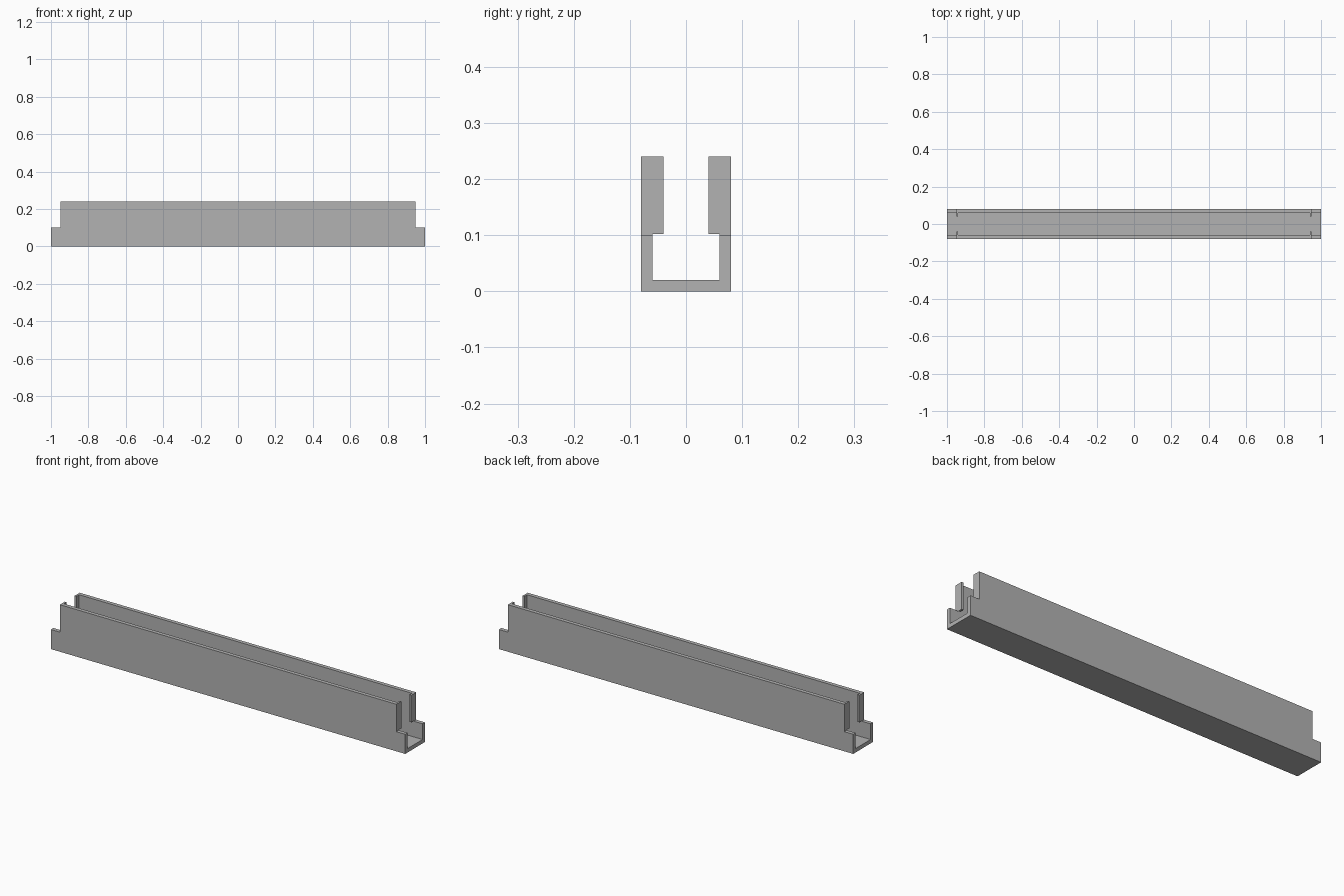
import bpy
import bmesh
from mathutils import Vector

old = bpy.data.objects.get("Cube")
if old:
    bpy.data.objects.remove(old, do_unlink=True)

HALF_LEN, HALF_W, HEIGHT, WALL = 1.0, 0.08, 0.24, 0.02
STEP_X, STEP_Z = 0.95, 0.10
LIP_DEPTH, LIP_THICK = 0.02, 0.01

grey = bpy.data.materials.new("plain grey")
grey.use_nodes = True
COLOUR = (0.45, 0.45, 0.45, 1)
grey.diffuse_color = COLOUR
grey.node_tree.nodes["Principled BSDF"].inputs["Base Color"].default_value = COLOUR


def finish(name, bm):
    bmesh.ops.recalc_face_normals(bm, faces=bm.faces)
    mesh = bpy.data.meshes.new(name)
    bm.to_mesh(mesh)
    bm.free()
    mesh.materials.append(grey)
    obj = bpy.data.objects.new(name, mesh)
    bpy.context.collection.objects.link(obj)
    return obj


def box(name, low, high):
    bm = bmesh.new()
    bmesh.ops.create_cube(bm, size=1)
    low, high = Vector(low), Vector(high)
    for v in bm.verts:
        v.co = (low + high) / 2 + v.co * (high - low)
    return finish(name, bm)


# U-shaped channel, extruded along its length
inner = HALF_W - WALL
right_half = [(HALF_W, 0), (HALF_W, HEIGHT), (inner, HEIGHT), (inner, WALL)]
profile = right_half + [(-y, z) for y, z in reversed(right_half)]
bm = bmesh.new()
face = bm.faces.new([bm.verts.new((-HALF_LEN, y, z)) for y, z in profile])
ext = bmesh.ops.extrude_face_region(bm, geom=[face])
moved = [g for g in ext["geom"] if isinstance(g, bmesh.types.BMVert)]
bmesh.ops.translate(bm, verts=moved, vec=(2 * HALF_LEN, 0, 0))
channel = finish("channel", bm)

# Notch the upper walls at both ends
for s in (-1, 1):
    xs = sorted((s * STEP_X, s * (HALF_LEN + 0.1)))
    cutter = box("notch_cutter", (xs[0], -0.2, STEP_Z), (xs[1], 0.2, 0.5))
    cutter.hide_render = True
    mod = channel.modifiers.new("notch", "BOOLEAN")
    mod.operation, mod.solver, mod.object = "DIFFERENCE", "EXACT", cutter
    bpy.context.view_layer.objects.active = channel
    bpy.ops.object.modifier_apply(modifier=mod.name)
    bpy.data.objects.remove(cutter, do_unlink=True)

# Thin lips turned inward at the four upper wall ends
for sx, end in ((-1, "right"), (1, "left")):
    for sy, side in ((-1, "front"), (1, "back")):
        xs = sorted((sx * STEP_X, sx * (STEP_X - LIP_THICK)))
        ys = sorted((sy * inner, sy * (inner - LIP_DEPTH)))
        box(f"{side}_{end}_lip", (xs[0], ys[0], STEP_Z + 0.002), (xs[1], ys[1], HEIGHT))
